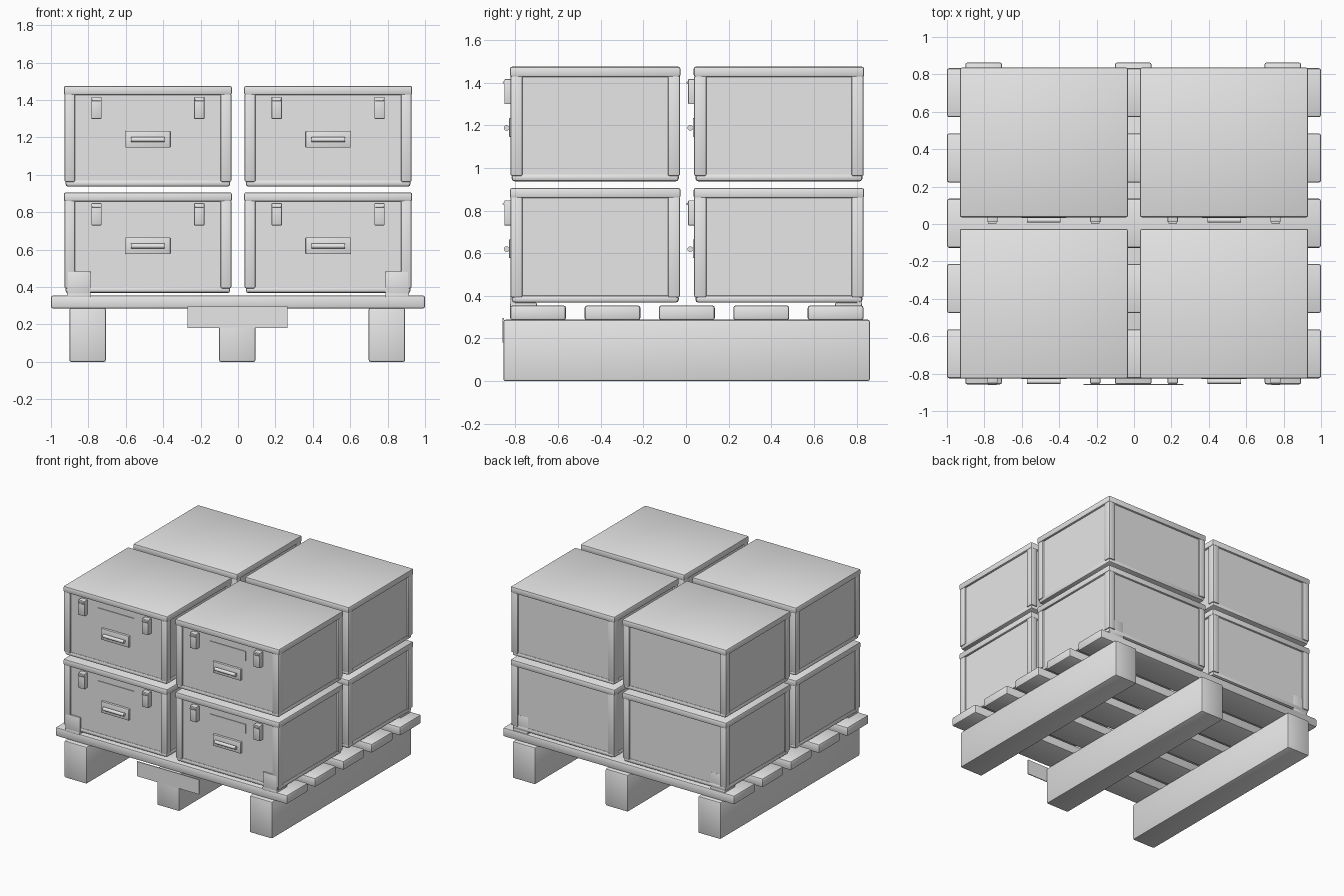
import bpy
import bmesh
from math import pi
from mathutils import Matrix

cube = bpy.data.objects.get("Cube")
if cube:
    bpy.data.objects.remove(cube, do_unlink=True)

GREY = (0.8, 0.8, 0.8, 1.0)
grey = bpy.data.materials.new("plain_grey")
grey.use_nodes = True
grey.diffuse_color = GREY
grey.node_tree.nodes["Principled BSDF"].inputs["Base Color"].default_value = GREY


def finish(name, bm):
    mesh = bpy.data.meshes.new(name)
    bm.to_mesh(mesh)
    bm.free()
    mesh.materials.append(grey)
    obj = bpy.data.objects.new(name, mesh)
    bpy.context.collection.objects.link(obj)
    bpy.ops.object.select_all(action="DESELECT")
    bpy.context.view_layer.objects.active = obj
    obj.select_set(True)
    bpy.ops.object.shade_smooth_by_angle()
    return obj


def block(name, x, y, z, bevel=0.0):
    """Box between (min, max) pairs, with rounded edges."""
    bm = bmesh.new()
    bmesh.ops.create_cube(bm, size=1)
    spans = (x, y, z)
    for v in bm.verts:
        for axis, (low, high) in enumerate(spans):
            v.co[axis] = high if v.co[axis] > 0 else low
    if bevel:
        bmesh.ops.bevel(bm, geom=bm.edges[:], offset=bevel, segments=2,
                        profile=0.5, affect="EDGES")
    return finish(name, bm)


def rod(name, x, y, z, radius, length):
    """Round bar lying along x."""
    bm = bmesh.new()
    bmesh.ops.create_cone(bm, cap_ends=True, segments=16, radius1=radius,
                          radius2=radius, depth=length)
    bm.transform(Matrix.Translation((x, y, z)) @ Matrix.Rotation(pi / 2, 4, "Y"))
    return finish(name, bm)


def mid(centre, size):
    return (centre - size / 2, centre + size / 2)


# Pallet: runners, deck slats and the hanging front board
for i in range(3):
    block(f"runner_{i}", mid((i - 1) * 0.8 - 0.004, 0.195), (-0.857, 0.863),
          (0, 0.288), 0.01)
for i in range(5):
    block(f"deck_slat_{i}", (-1, 1), mid((i - 2) * 0.349 + 0.004, 0.262),
          (0.285, 0.355), 0.012)
block("front_board", (-0.27, 0.265), (-0.862, -0.855), (0.182, 0.297))

# Corner brackets: a foot on the deck and an upright plate
for side in (-1, 1):
    for end in (-1, 1):
        x = sorted((side * 0.915, side * 0.788))
        block("bracket_foot", x, sorted((end * 0.825, end * 0.70)),
              (0.345, 0.368), 0.004)
        block("bracket_plate", x, sorted((end * 0.824, end * 0.80)),
              (0.345, 0.484), 0.006)

WIDTH, DEPTH, INSET = 0.897, 0.80, 0.014


def crate(cx, cy, z):
    """Lidded storage box; z is the underside, front faces -y."""
    top = z + 0.538
    front = cy - DEPTH / 2
    panel = front + INSET

    block("crate_body", mid(cx, WIDTH - 2 * INSET), mid(cy, DEPTH - 2 * INSET),
          (z + 0.01, top - 0.02))
    block("crate_base", mid(cx, WIDTH - 0.016), mid(cy, DEPTH - 0.016),
          (z, z + 0.036), 0.014)
    block("crate_lid", mid(cx, WIDTH + 0.002), mid(cy, DEPTH),
          (top - 0.048, top), 0.01)

    # Corner posts
    for sx in (-1, 1):
        for sy in (-1, 1):
            px = cx + sx * (WIDTH / 2 - 0.031)
            py = cy + sy * (DEPTH / 2 - 0.031)
            block("corner_post", mid(px, 0.057), mid(py, 0.057),
                  (z + 0.025, top - 0.04), 0.008)

    # Latches with hinge pins
    for sx in (-1, 1):
        lx = cx + sx * 0.275
        block("latch", mid(lx, 0.055), (front - 0.026, panel + 0.01),
              (top - 0.176, top - 0.058), 0.004)
        rod("latch_pin", lx, front - 0.028, top - 0.075, 0.006, 0.045)

    # Blank label plate and handle
    block("label_plate", mid(cx, 0.31), (panel - 0.005, panel + 0.002),
          (top - 0.169, top - 0.096))
    block("handle_plate", mid(cx, 0.24), (front - 0.004, panel + 0.01),
          (top - 0.329, top - 0.241), 0.003)
    rod("handle_bar", cx, front - 0.016, top - 0.287, 0.013, 0.18)


for z in (0.368, 0.937):
    for cx in (-0.482, 0.482):
        for cy in (-0.426, 0.436):
            crate(cx, cy, z)
